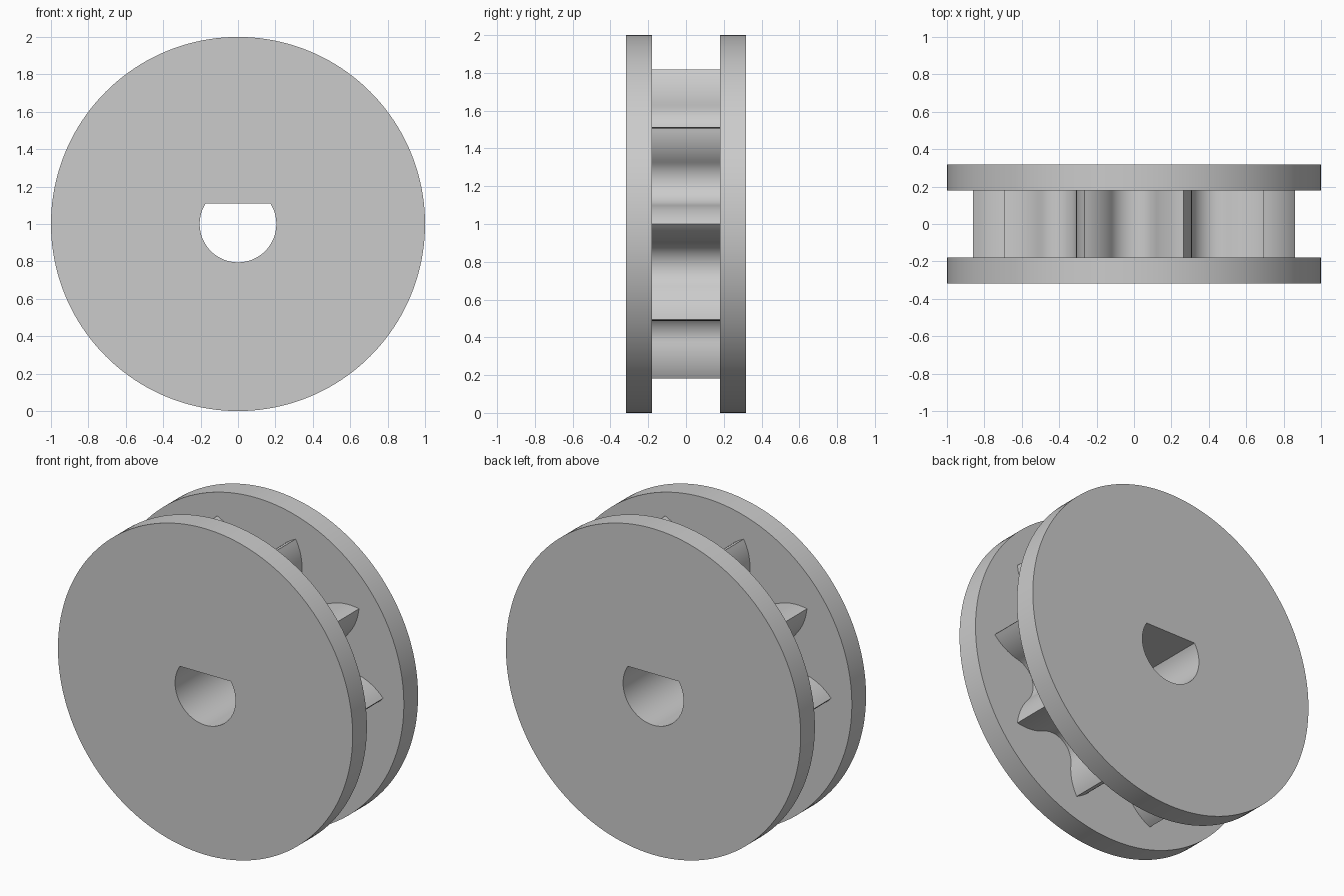
import bpy
import bmesh
from math import sin, cos, atan2, hypot, radians, pi, asin
from mathutils import Vector, Matrix

cube = bpy.data.objects.get("Cube")
if cube:
    bpy.data.objects.remove(cube, do_unlink=True)

# Single plain grey finish
grey = bpy.data.materials.new("plain grey")
grey.use_nodes = True
colour = (0.6, 0.6, 0.6, 1)
grey.diffuse_color = colour
grey.node_tree.nodes["Principled BSDF"].inputs["Base Color"].default_value = colour

FLANGE_IN, FLANGE_OUT = 0.179, 0.317
TEETH = 10
TIP = 0.86
BORE, FLAT = 0.205, 0.11


def arc(centre, radius, start, end, steps):
    """Points along an arc, both ends included."""
    return [centre + radius * Vector((cos(a), sin(a)))
            for a in (start + (end - start) * i / steps for i in range(steps + 1))]


def sprocket_outline():
    """Pointed convex teeth joined by round roller seats."""
    half = pi / TEETH
    flank_r = 0.323
    tip_angle = radians(42)
    flank_c = Vector((TIP, 0)) - flank_r * Vector((cos(tip_angle), sin(tip_angle)))
    seat_c = 0.757 * Vector((cos(half), sin(half)))
    gap = seat_c - flank_c
    touch = atan2(gap.y, gap.x)
    seat_r = gap.length - flank_r
    flank = arc(flank_c, flank_r, tip_angle, touch, 10)
    mirrored = [Vector((p.x, -p.y)) for p in reversed(flank)]
    seat = arc(seat_c, seat_r, touch + pi, 2 * half - touch + pi, 20)
    tooth = mirrored[:-1] + flank + seat[1:-1]
    return [Matrix.Rotation(2 * half * k, 2) @ p for k in range(TEETH) for p in tooth]


def bore_outline():
    """Round shaft hole with one flat along the top."""
    a = asin(FLAT / BORE)
    return arc(Vector((0, 0)), BORE, pi - a, 2 * pi + a, 64)


def plate(name, outline, y_min, y_max):
    """Extrude an outline, pierced by the bore, along y."""
    curve = bpy.data.curves.new(name, "CURVE")
    curve.dimensions = "2D"
    curve.fill_mode = "BOTH"
    curve.extrude = (y_max - y_min) / 2
    for loop in (outline, bore_outline()):
        spline = curve.splines.new("POLY")
        spline.points.add(len(loop) - 1)
        for point, p in zip(spline.points, loop):
            point.co = (p.x, p.y, 0, 1)
        spline.use_cyclic_u = True
    curve.materials.append(grey)
    obj = bpy.data.objects.new(name, curve)
    bpy.context.collection.objects.link(obj)
    obj.rotation_euler.x = pi / 2
    obj.location = (0, (y_min + y_max) / 2, 1)

    bpy.ops.object.select_all(action="DESELECT")
    obj.select_set(True)
    bpy.context.view_layer.objects.active = obj
    bpy.ops.object.convert(target="MESH")
    obj = bpy.context.object
    bm = bmesh.new()
    bm.from_mesh(obj.data)
    bmesh.ops.remove_doubles(bm, verts=bm.verts, dist=1e-5)
    bmesh.ops.recalc_face_normals(bm, faces=bm.faces)
    bm.to_mesh(obj.data)
    bm.free()
    bpy.ops.object.shade_smooth_by_angle(angle=radians(30))
    return obj


# Two round side discs with the toothed wheel between them
disc = arc(Vector((0, 0)), 1, 0, 2 * pi, 160)[:-1]
plate("front_flange", disc, -FLANGE_OUT, -FLANGE_IN)
plate("back_flange", disc, FLANGE_IN, FLANGE_OUT)
plate("toothed_wheel", sprocket_outline(), -FLANGE_IN, FLANGE_IN)
